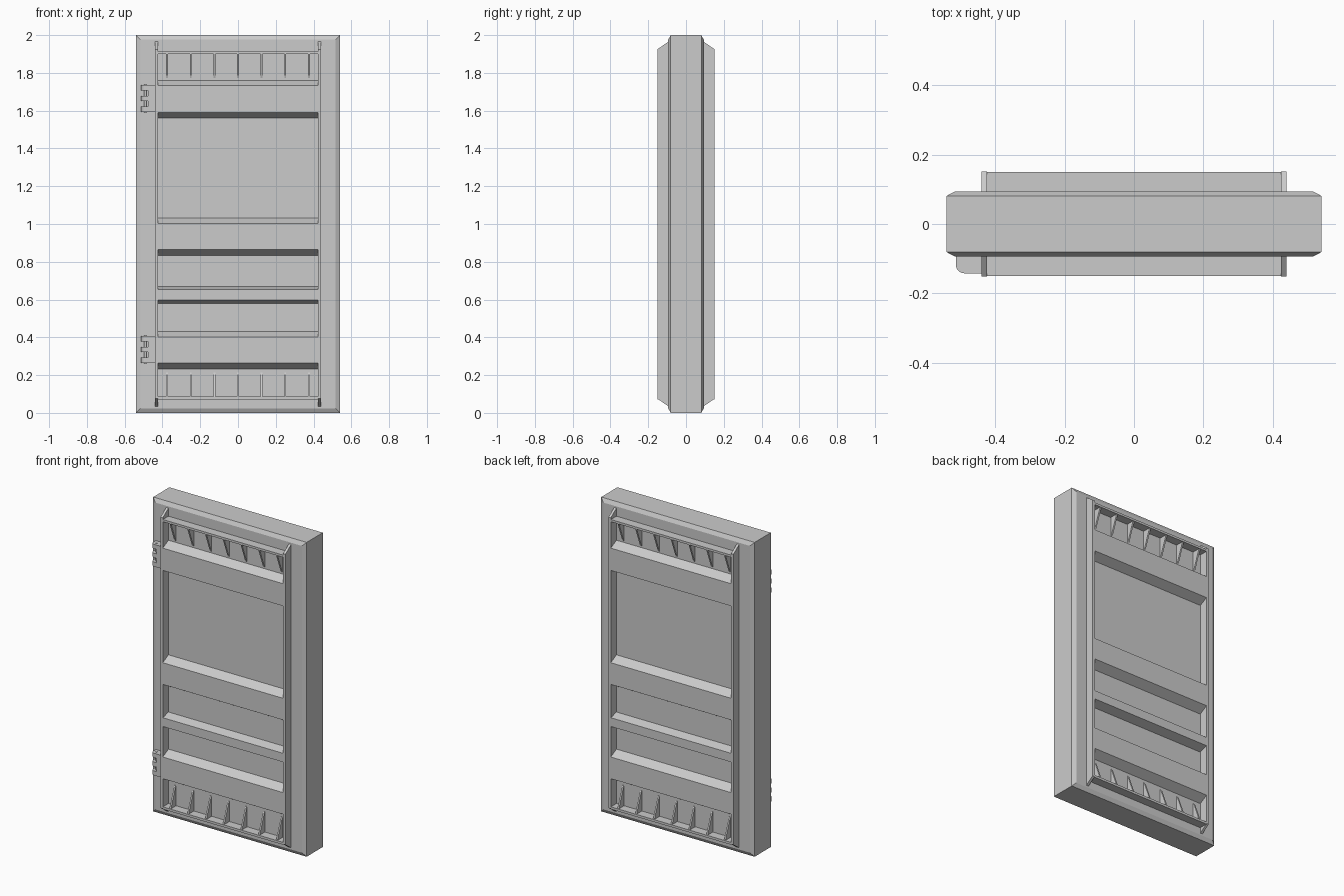
import bpy, bmesh, math
from mathutils import Vector

if "Cube" in bpy.data.objects:
    bpy.data.objects.remove(bpy.data.objects["Cube"])

FACE, OUT = 0.094, 0.151      # panel face depth, raised detail depth
INNER, RAIL = 0.424, 0.44     # rail inner and outer x


def finish(name, bm):
    bmesh.ops.recalc_face_normals(bm, faces=bm.faces)
    me = bpy.data.meshes.new(name)
    bm.to_mesh(me)
    bm.free()
    ob = bpy.data.objects.new(name, me)
    bpy.context.collection.objects.link(ob)
    return ob


def prism(name, pts, lo, hi, axis):
    """Extrude (y, z) points along X, or (x, y) points along Z."""
    bm = bmesh.new()
    if axis == 'X':
        verts = [bm.verts.new((lo, a, b)) for a, b in pts]
        move = Vector((hi - lo, 0, 0))
    else:
        verts = [bm.verts.new((a, b, lo)) for a, b in pts]
        move = Vector((0, 0, hi - lo))
    face = bm.faces.new(verts)
    ext = bmesh.ops.extrude_face_region(bm, geom=[face], use_keep_orig=True)
    bmesh.ops.translate(bm, vec=move,
                        verts=[v for v in ext['geom'] if isinstance(v, bmesh.types.BMVert)])
    return finish(name, bm)


# Door slab: stacked rectangles give the chamfered front and back edges
bm = bmesh.new()
rings = []
for y, inset in ((-FACE, 0.024), (-0.081, 0), (0.081, 0), (FACE, 0.024)):
    x, z0, z1 = 0.54 - inset, inset, 2 - inset
    rings.append([bm.verts.new(p) for p in ((-x, y, z0), (x, y, z0), (x, y, z1), (-x, y, z1))])
for a, b in zip(rings, rings[1:]):
    for i in range(4):
        j = (i + 1) % 4
        bm.faces.new((a[i], a[j], b[j], b[i]))
bm.faces.new(rings[0])
bm.faces.new(rings[-1])
finish("door_slab", bm)

# Raised crossbars: z of back bottom, front bottom, front top, back top
BARS = [(1.562, 1.590, 1.732, 1.761), (0.833, 0.865, 1.003, 1.032),
        (0.578, 0.597, 0.653, 0.668), (0.233, 0.265, 0.403, 0.432)]

for side, s in (("front", -1), ("back", 1)):
    root, tip = s * (FACE - 0.005), s * OUT

    # Side rails with sloped ends
    for label, x in (("left", -RAIL), ("right", INNER)):
        prism(f"{side}_{label}_rail",
              [(root, 0.035), (s * FACE, 0.035), (tip, 0.075), (tip, 1.925),
               (s * FACE, 1.965), (root, 1.965)], x, x + RAIL - INNER, 'X')

    # Crossbars
    tip = s * (OUT - 0.001)
    for i, (a, b, c, d) in enumerate(BARS):
        prism(f"{side}_crossbar_{i + 1}",
              [(root, a), (s * FACE, a), (tip, b), (tip, c), (s * FACE, d), (root, d)],
              -INNER, INNER, 'X')

    # End ledges with triangular gussets
    for label, z0, z1, gz, tz in (("top", 1.90, 1.914, 1.90, 1.772),
                                  ("bottom", 0.071, 0.086, 0.086, 0.215)):
        prism(f"{side}_{label}_ledge", [(root, z0), (tip, z0), (tip, z1), (root, z1)],
              -INNER, INNER, 'X')
        for i in range(7):
            x = (i - 3) * 0.125
            prism(f"{side}_{label}_gusset_{i + 1}",
                  [(root, gz), (s * 0.146, gz), (s * (FACE + 0.003), tz), (root, tz)],
                  x - 0.005, x + 0.005, 'X')

# Hinges on the front left: plate, three rounded knuckles and a pin
for label, z in (("upper", 1.594), ("lower", 0.265)):
    prism(f"{label}_hinge_plate",
          [(-0.476, -0.09), (-0.476, -0.142), (-RAIL, -0.142), (-RAIL, -0.09)],
          z, z + 0.141, 'Z')
    arc = [(-0.489 + 0.024 * math.cos(t), -0.118 + 0.024 * math.sin(t))
           for t in (math.pi * (1 + i / 12) for i in range(7))]
    knuckle = [(-0.476, -0.09), (-0.513, -0.09)] + arc + [(-0.476, -0.142)]
    for i in range(3):
        k = z + i * 0.0565
        prism(f"{label}_hinge_knuckle_{i + 1}", knuckle, k, k + 0.028, 'Z')
    pin = [(-0.491 + 0.007 * math.cos(i * math.pi / 6), -0.118 + 0.007 * math.sin(i * math.pi / 6))
           for i in range(12)]
    prism(f"{label}_hinge_pin", pin, z - 0.003, z + 0.144, 'Z')
